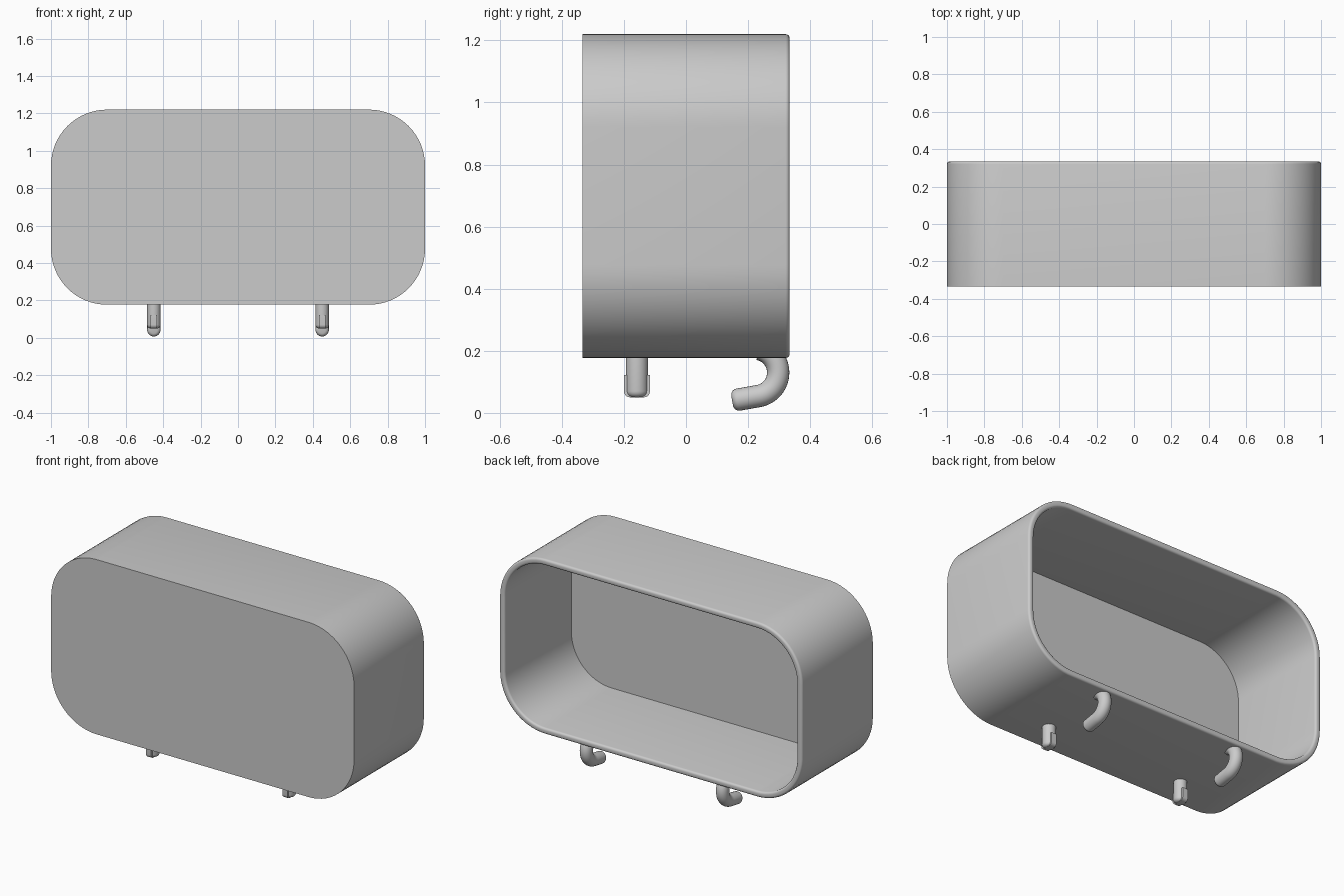
import bpy, bmesh, math
from mathutils import Matrix

if "Cube" in bpy.data.objects:
    bpy.data.objects.remove(bpy.data.objects["Cube"])

grey = bpy.data.materials.new("light grey")
grey.diffuse_color = (0.6, 0.6, 0.6, 1)
grey.use_nodes = True
grey.node_tree.nodes["Principled BSDF"].inputs["Base Color"].default_value = grey.diffuse_color


def finish(name, bm):
    bmesh.ops.recalc_face_normals(bm, faces=bm.faces[:])
    me = bpy.data.meshes.new(name)
    bm.to_mesh(me)
    bm.free()
    me.materials.append(grey)
    ob = bpy.data.objects.new(name, me)
    bpy.context.collection.objects.link(ob)
    bpy.context.view_layer.objects.active = ob
    ob.select_set(True)
    bpy.ops.object.shade_smooth_by_angle(angle=math.radians(30))
    ob.select_set(False)
    return ob


def skin(bm, rings):
    # bridge closed rings of points and cap both ends
    vs = [[bm.verts.new(p) for p in r] for r in rings]
    n = len(vs[0])
    for a, b in zip(vs, vs[1:]):
        for i in range(n):
            bm.faces.new((a[i], a[(i + 1) % n], b[(i + 1) % n], b[i]))
    bm.faces.new(vs[0])
    bm.faces.new(vs[-1])


def rounded_rect(inset, y, hx=1.0, hz=0.5215, r=0.30, zc=0.6985, seg=16):
    pts = []
    for q, (sx, sz) in enumerate(((1, 1), (-1, 1), (-1, -1), (1, -1))):
        for i in range(seg + 1):
            a = math.pi / 2 * (q + i / seg)
            pts.append((sx * (hx - r) + (r - inset) * math.cos(a), y,
                        zc + sz * (hz - r) + (r - inset) * math.sin(a)))
    return pts


# Open bin: front plate, outer wall, rounded rim, inner wall, inner plate
Y, WALL, F = 0.334, 0.036, 0.013
rim = [(F - F * math.cos(a), Y - F + F * math.sin(a))
       for a in (math.pi / 8 * i for i in range(5))]
profile = [(0, -Y)] + rim + [(WALL - i, y) for i, y in reversed(rim)] + [(WALL, -Y + 0.038)]
bm = bmesh.new()
skin(bm, [rounded_rect(i, y) for i, y in profile])
finish("bin", bm)

# Curved hooks: round tube swept along an arc, then a short straight tip
R, AR, CY, CZ = 0.036, 0.077, 0.220, 0.130
END = math.radians(-80)
path = []
for i in range(25):
    a = math.radians(80) + (END - math.radians(80)) * i / 24
    path.append((CY + AR * math.cos(a), CZ + AR * math.sin(a), a, R))
y0, z0 = path[-1][:2]
for i in range(6):
    t = math.pi / 2 * i / 5
    d = 0.066 + 0.02 * math.sin(t)
    path.append((y0 + d * math.sin(END), z0 - d * math.cos(END), END, R - 0.02 + 0.02 * math.cos(t)))
for side, x in (("left", -0.45), ("right", 0.45)):
    bm = bmesh.new()
    rings = []
    for y, z, a, r in path:
        rings.append([(x + r * math.sin(t), y + r * math.cos(t) * math.cos(a),
                       z + r * math.cos(t) * math.sin(a))
                      for t in (math.tau * k / 24 for k in range(24))])
    skin(bm, rings)
    # trim the root inside the bin floor
    cut = bmesh.ops.bisect_plane(bm, geom=bm.verts[:] + bm.edges[:] + bm.faces[:],
                                 plane_co=(0, 0, 0.19), plane_no=(0, 0, 1), clear_outer=True)
    bmesh.ops.holes_fill(bm, edges=[e for e in bm.edges if e.is_boundary])
    finish(side + "_hook", bm)

    # Straight pegs with a rounded bottom
    bm = bmesh.new()
    prof = [(0.19, 0.036)] + [(0.05 + 0.02 * (1 - math.sin(t)), 0.016 + 0.02 * math.cos(t))
                              for t in (math.pi / 10 * i for i in range(6))]
    skin(bm, [[(x + r * math.cos(t), -0.158 + r * math.sin(t), z)
               for t in (math.tau * k / 24 for k in range(24))] for z, r in prof])
    finish(side + "_peg", bm)

    # Snap rib crossing the lower peg
    bm = bmesh.new()
    bmesh.ops.create_cube(bm, size=1, matrix=Matrix.Translation((x, -0.158, 0.086))
                          @ Matrix.Diagonal((0.034, 0.084, 0.072, 1)))
    low = [e for e in bm.edges if all(v.co.z < 0.08 for v in e.verts)
           and abs(e.verts[0].co.x - e.verts[1].co.x) > 0.01]
    bmesh.ops.bevel(bm, geom=low, offset=0.02, segments=5, profile=0.5, affect='EDGES')
    finish(side + "_peg_rib", bm)
